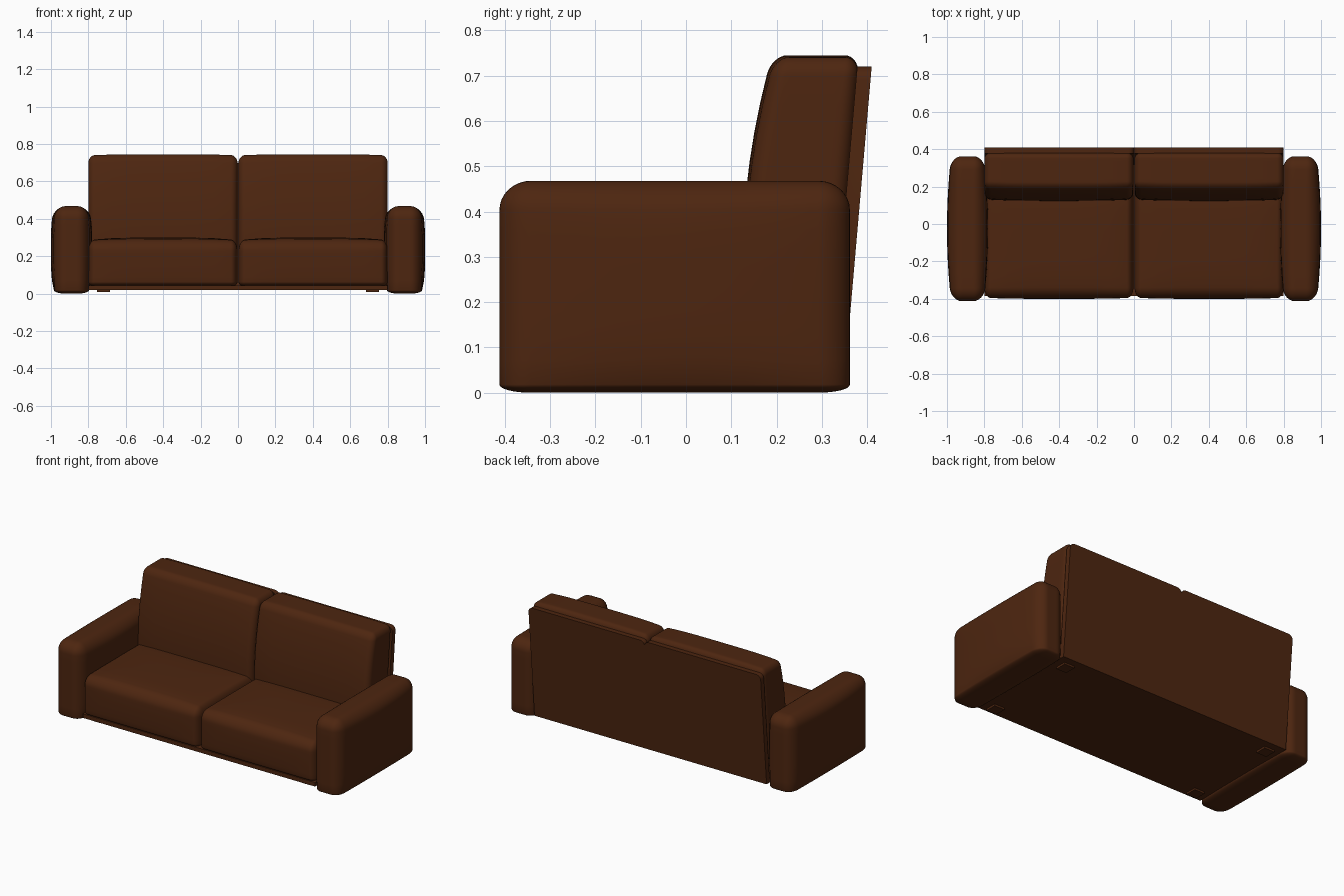
import bpy, bmesh, math
from mathutils import Vector

cube = bpy.data.objects.get("Cube")
if cube:
    bpy.data.objects.remove(cube)

leather = bpy.data.materials.new("dark_brown_leather")
leather.use_nodes = True
BROWN = (0.075, 0.019, 0.005, 1)
leather.diffuse_color = BROWN
shader = leather.node_tree.nodes["Principled BSDF"]
shader.inputs["Base Color"].default_value = BROWN
shader.inputs["Roughness"].default_value = 0.7


def finish(name, bm, smooth=True):
    bmesh.ops.recalc_face_normals(bm, faces=bm.faces)
    mesh = bpy.data.meshes.new(name)
    bm.to_mesh(mesh)
    bm.free()
    mesh.materials.append(leather)
    obj = bpy.data.objects.new(name, mesh)
    bpy.context.collection.objects.link(obj)
    if smooth:
        bpy.ops.object.select_all(action="DESELECT")
        obj.select_set(True)
        bpy.context.view_layer.objects.active = obj
        bpy.ops.object.shade_smooth_by_angle(angle=math.radians(40))
    return obj


def box(name, low, high):
    bm = bmesh.new()
    bmesh.ops.create_cube(bm, size=1)
    low, high = Vector(low), Vector(high)
    for v in bm.verts:
        v.co = (low + high) / 2 + v.co * (high - low)
    return finish(name, bm, False)


def cushion(name, low, high, radii, bottom_radius, shape):
    """Rounded box; shape(point, unit) then bulges or leans each point."""
    bm = bmesh.new()
    bmesh.ops.create_cube(bm, size=2)
    bmesh.ops.subdivide_edges(bm, edges=bm.edges[:], cuts=15, use_grid_fill=True)
    low, high = Vector(low), Vector(high)
    centre, half = (low + high) / 2, (high - low) / 2
    for v in bm.verts:
        # The outer half of the grid wraps the rounded edges
        corner = Vector([math.tan(math.pi / 4 * max(0, 2 * abs(c) - 1)) for c in v.co])
        corner.normalize()
        point = Vector()
        for i, c in enumerate(v.co):
            r = bottom_radius if i == 2 and c < 0 else radii[i]
            reach = (half[i] - r) * min(1, 2 * abs(c)) + r * corner[i]
            point[i] = math.copysign(reach, c)
        unit = Vector([point[i] / half[i] for i in range(3)])
        v.co = shape(centre + point, unit)
    return finish(name, bm)


def arm_shape(p, u):
    # Sides swell towards the middle
    p.x += 0.022 * u.x * (1 - u.y ** 2) * (1 - u.z ** 4)
    return p


def seat_shape(p, u):
    # Crowned top and slightly full front
    full = (1 - u.x ** 4)
    p.z += 0.015 * max(0, u.z) * full * (1 - u.y ** 4)
    p.y -= 0.006 * max(0, -u.y) * full * (1 - u.z ** 2)
    return p


def back_shape(p, u):
    # Curved front and leaning rear, tapering upwards
    rise = max(0, (p.z - 0.28) / 0.43)
    front = 0.132 + 0.058 * rise ** 2 - 0.008 * (1 - u.x ** 4)
    rear = 0.382 + 0.087 * (p.z - 0.72)
    p.y = front + (rear - front) * (u.y + 1) / 2
    p.z += 0.006 * max(0, u.z) * (1 - u.x ** 4)
    return p


# Arms and cushions, one of each per side
for side, s in (("left", 1), ("right", -1)):
    def span(a, b):
        return (min(s * a, s * b), max(s * a, s * b))

    x0, x1 = span(0.802, 0.978)
    cushion(side + "_arm", (x0, -0.412, 0), (x1, 0.362, 0.468),
            (0.055, 0.07, 0.065), 0.018, arm_shape)
    x0, x1 = span(0.003, 0.8)
    cushion(side + "_seat_cushion", (x0, -0.394, 0.038), (x1, 0.2, 0.285),
            (0.035, 0.055, 0.055), 0.025, seat_shape)
    cushion(side + "_back_cushion", (x0, 0, 0.15), (x1, 0.2, 0.739),
            (0.035, 0.034, 0.04), 0.03, back_shape)

# Leaning rear panel with rounded top corners and a notch in the middle
bm = bmesh.new()
outline = [(0, 0.695)]
for cx, start in ((0.03, math.pi), (0.77, math.pi / 2)):
    for k in range(6):
        a = start - k * math.pi / 10
        outline.append((cx + 0.03 * math.cos(a), 0.69 + 0.03 * math.sin(a)))
outline = outline[2:] + [(0.8, 0.02)]
outline = [(0, 0.692)] + outline
outline += [(-x, z) for x, z in reversed(outline[1:])]
lean = lambda z: 0.41 + 0.087 * (z - 0.72)
panel = bm.faces.new([bm.verts.new((x, lean(z), z)) for x, z in outline])
extruded = bmesh.ops.extrude_face_region(bm, geom=[panel])
moved = [g for g in extruded["geom"] if isinstance(g, bmesh.types.BMVert)]
bmesh.ops.translate(bm, verts=moved, vec=(0, -0.032, 0))
finish("back_panel", bm)

# Base board and feet
box("base_board", (-0.8, -0.385, 0.02), (0.8, 0.345, 0.045))
for sx, side in ((1, "left"), (-1, "right")):
    for y, end in ((-0.33, "front"), (0.27, "rear")):
        box(end + "_" + side + "_foot", (sx * 0.72 - 0.035, y - 0.035, 0.008),
            (sx * 0.72 + 0.035, y + 0.035, 0.022))
